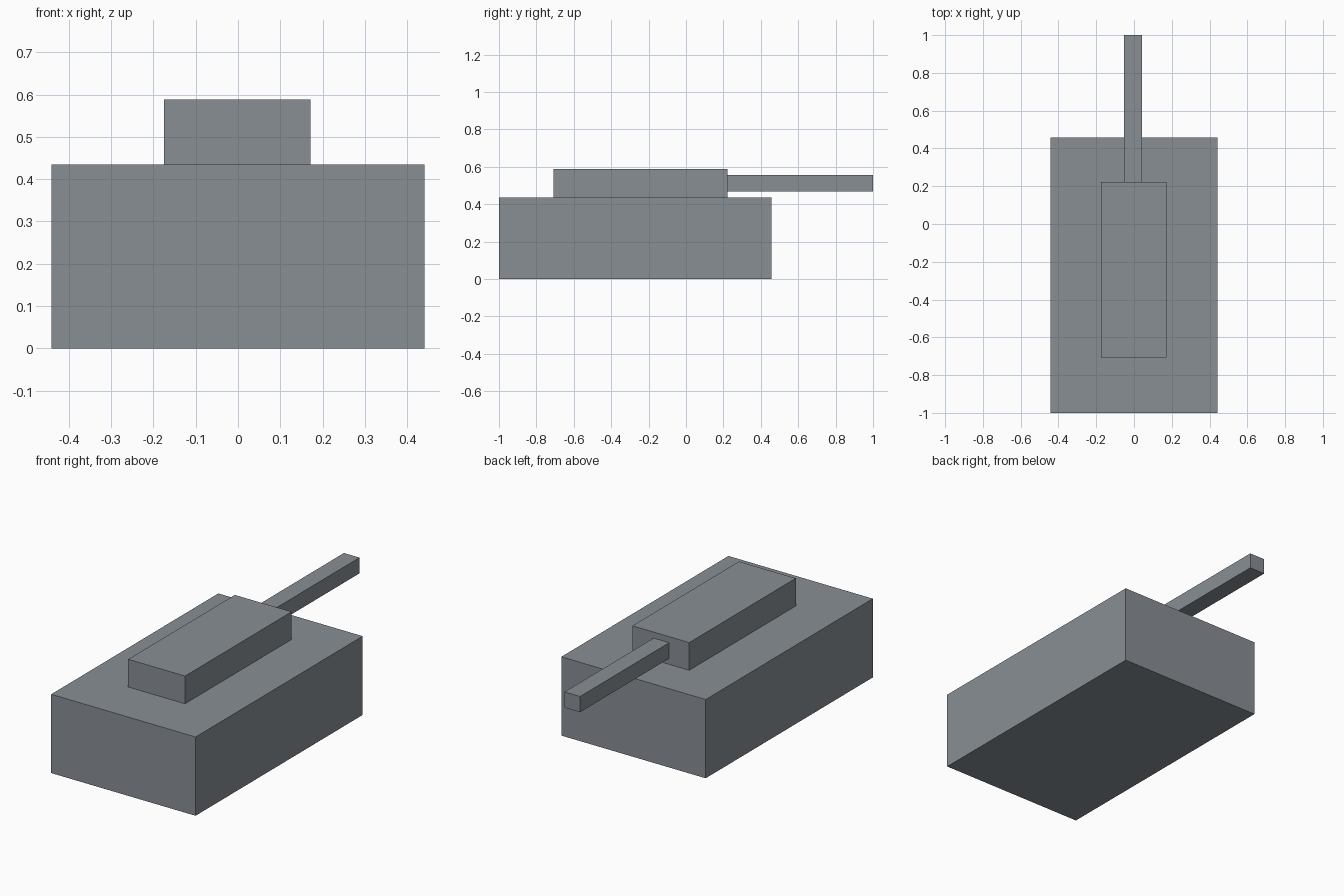
import bpy
import bmesh
from mathutils import Vector

if "Cube" in bpy.data.objects:
    bpy.data.objects.remove(bpy.data.objects["Cube"])

# One flat paint for the whole model
grey = bpy.data.materials.new("steel grey")
grey.diffuse_color = (0.25, 0.275, 0.30, 1.0)
grey.use_nodes = True
grey.node_tree.nodes["Principled BSDF"].inputs["Base Color"].default_value = grey.diffuse_color


def box(name, low, high):
    """Axis-aligned box between two opposite corners."""
    low, high = Vector(low), Vector(high)
    size, centre = high - low, (high + low) / 2
    bm = bmesh.new()
    bmesh.ops.create_cube(bm, size=1.0)
    bmesh.ops.scale(bm, vec=size, verts=bm.verts)
    mesh = bpy.data.meshes.new(name)
    bm.to_mesh(mesh)
    bm.free()
    mesh.materials.append(grey)
    obj = bpy.data.objects.new(name, mesh)
    obj.location = centre
    bpy.context.collection.objects.link(obj)
    return obj


# Hull
box("hull", (-0.441, -1.0, 0.0), (0.441, 0.458, 0.435))
# Turret resting on the hull
box("turret", (-0.175, -0.708, 0.435), (0.172, 0.222, 0.588))
# Square gun barrel reaching back from the turret
box("barrel", (-0.053, 0.222, 0.468), (0.042, 1.0, 0.555))
